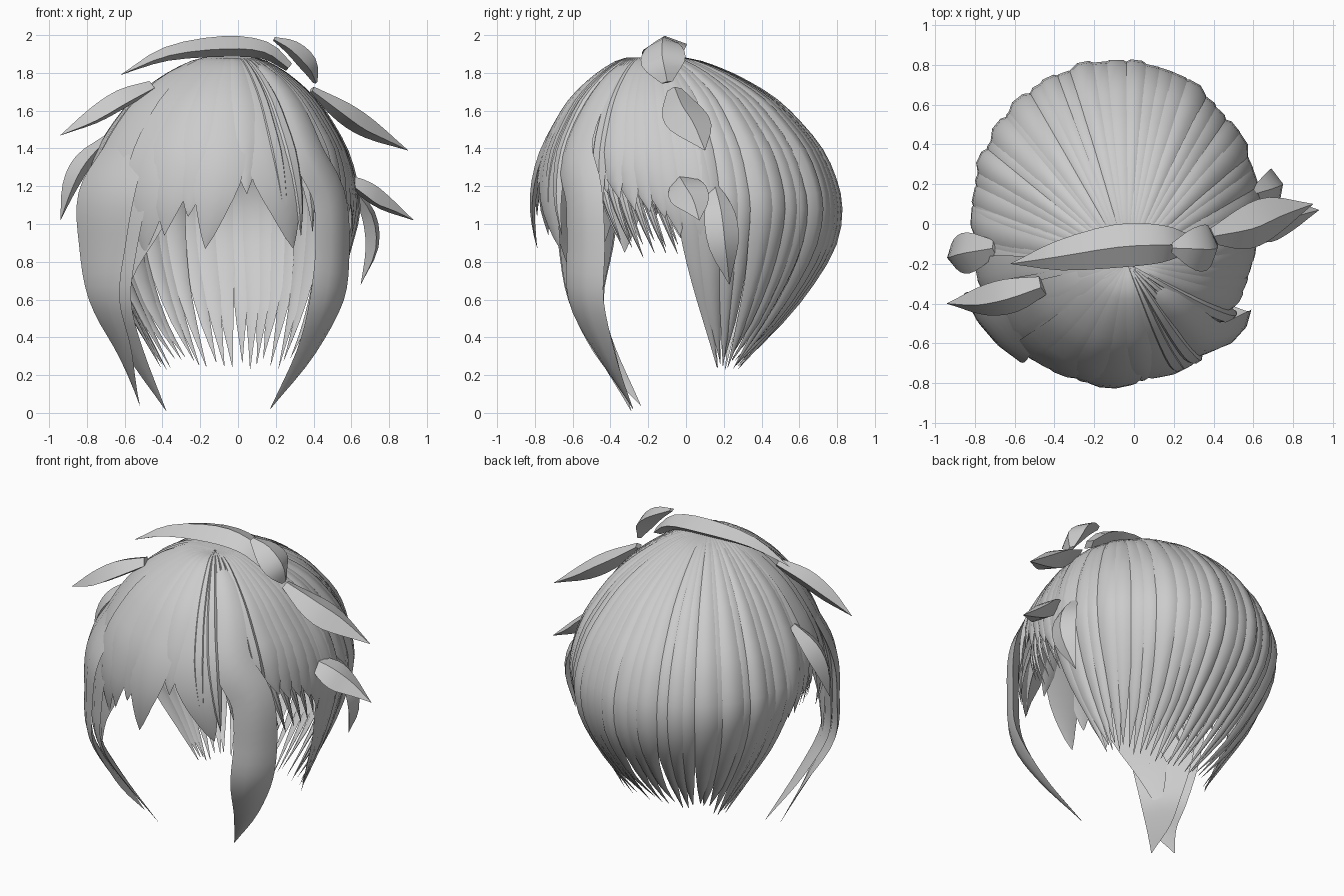
import bpy, bmesh, math, random
from mathutils import Vector

if "Cube" in bpy.data.objects:
    bpy.data.objects.remove(bpy.data.objects["Cube"])

random.seed(4)
CROWN = Vector((-0.03, -0.2))
MID = Vector((-0.09, 0.0))
# dome profile: (spread from the crown, height)
DOME = [(0.01, 1.87), (0.2, 1.87), (0.36, 1.82), (0.52, 1.74), (0.67, 1.64), (0.79, 1.52),
        (0.9, 1.38), (0.97, 1.23), (1.0, 1.08), (0.985, 0.94), (0.95, 0.8)]
LOCK = [(-0.5, 0), (-0.2, 0.8), (0.2, 0.8), (0.5, 0), (0, -0.6)]
LEAF = [(-0.5, 0), (0, 1), (0.5, 0), (0, -1)]


def hull(phi, r, z, k=1.0):
    a = math.radians(phi)
    c = CROWN.lerp(MID, r)
    return Vector((c.x + 0.73 * k * r * math.cos(a), c.y + 0.82 * k * r * math.sin(a), z))


def smooth_path(pts, sub):
    # Catmull-Rom through 4D points (x, y, z, width)
    p = [Vector(q) for q in pts]
    p = [p[0] * 2 - p[1]] + p + [p[-1] * 2 - p[-2]]
    out = []
    for i in range(1, len(p) - 2):
        a, b, c, d = p[i - 1:i + 3]
        for s in range(sub):
            t = s / sub
            out.append(0.5 * (2 * b + (c - a) * t + (2 * a - 5 * b + 4 * c - d) * t * t
                              + (3 * b - a - 3 * c + d) * t ** 3))
    return out + [p[-2]]


def ribbon(bm, pts, thick, section=LOCK, sub=2):
    path = smooth_path(pts, sub)
    wmax = max(q[3] for q in path)
    rings = []
    for i, q in enumerate(path):
        c = q.to_3d()
        t = (path[min(i + 1, len(path) - 1)].to_3d() - path[max(i - 1, 0)].to_3d()).normalized()
        n = Vector((c.x - MID.x, c.y, max(c.z - 1.0, 0)))
        side = t.cross(n).normalized()
        n = side.cross(t)
        w = max(q[3], 0.003)
        rings.append([bm.verts.new(c + side * a * w + n * b * thick * min(1, w / wmax))
                      for a, b in section])
    k = len(section)
    for A, B in zip(rings, rings[1:]):
        for j in range(k):
            bm.faces.new((A[j], A[(j + 1) % k], B[(j + 1) % k], B[j]))
    bm.faces.new(rings[0])
    bm.faces.new(rings[-1])


def finish(bm, name, angle=40):
    bmesh.ops.recalc_face_normals(bm, faces=bm.faces)
    me = bpy.data.meshes.new(name)
    bm.to_mesh(me)
    bm.free()
    ob = bpy.data.objects.new(name, me)
    bpy.context.collection.objects.link(ob)
    bpy.ops.object.select_all(action='DESELECT')
    ob.select_set(True)
    bpy.context.view_layer.objects.active = ob
    bpy.ops.object.shade_smooth_by_angle(angle=math.radians(angle))


def dome_path(phi0, phi1, zend, w, k=1.0, taper=0.4):
    # path down the dome that drifts from phi0 to phi1 and ends in a point at zend
    prof = []
    for (r, z), nxt in zip(DOME, DOME[1:] + [(0.9, 0.7)]):
        prof.append((r, z))
        if nxt[1] <= zend:
            f = (z - zend) / (z - nxt[1])
            prof.append((r + (nxt[0] - r) * f, zend))
            break
    pts = []
    for r, z in prof:
        u = (1.87 - z) / (1.87 - zend)
        width = w * min(1, 0.12 + r) * min(1, max(0, (z - zend) / taper)) ** 0.8
        pts.append((*hull(phi0 + (phi1 - phi0) * u * u, r, z, k), width))
    return pts


# back hair: strands over the dome gathering into a pointed hem
bm = bmesh.new()
N = 27
for i in range(N):
    phi = 3 + 174 * i / (N - 1) + random.uniform(-1.5, 1.5)
    a = math.radians(phi)
    k = random.uniform(0.955, 0.99)
    w = random.uniform(0.14, 0.18)
    pts = [(*hull(phi, r, z, k), w * min(1, 0.12 + r)) for r, z in DOME[:9]]
    E = hull(phi, 1, 1.08, k)
    T = Vector((-0.03 + 0.38 * math.cos(a), 0.16 + 0.12 * math.sin(a), 0))
    d = 0.1 * (1 - math.sin(a))
    for s, z, f in ((0.05 + d, 0.9, 0.9), (0.25 + d, 0.7, 0.62), (0.57 + d, 0.48, 0.35),
                    (1.0, random.uniform(0.23, 0.3), 0)):
        p = E.lerp(T, s)
        pts.append((p.x, p.y, z, w * f))
    ribbon(bm, pts, 0.04)
finish(bm, "back_hair")

# short side hair above the ears, both sides
bm = bmesh.new()
for side in (0, 1):
    for i in range(9):
        u = i / 8
        ends = (-46 + 50 * u, -38 + 48 * u)
        zend = 1.24 - 0.38 * u + random.uniform(-0.03, 0.03)
        if side:
            ends = [180 - e for e in ends]
        ribbon(bm, dome_path(*ends, zend, 0.19, random.uniform(0.95, 0.98), 0.25), 0.035)
    # thin inner wisps sweeping backwards
    for i in range(7):
        ends = (-46 + 5 * i, -28 + 5 * i)
        if side:
            ends = [180 - e for e in ends]
        ribbon(bm, dome_path(*ends, 0.88 + random.uniform(-0.06, 0.05), 0.06, 0.9, 0.35), 0.02)
finish(bm, "side_hair")

# fringe: broad sweep on the left, spikes in the middle, narrow locks on the right
bm = bmesh.new()
for p0, p1, zend, w in ((-158, -156, 0.85, 0.3), (-146, -144, 0.82, 0.34), (-132, -136, 0.82, 0.34),
                        (-119, -126, 0.84, 0.32), (-109, -115, 0.94, 0.3), (-100, -104, 1.04, 0.28),
                        (-89, -97, 0.87, 0.28), (-80, -79, 1.16, 0.25), (-70, -57, 0.87, 0.3)):
    ribbon(bm, dome_path(p0, p1, zend, w, 0.99), 0.03)
for i in range(5):
    phi = -66 + 7 * i
    ribbon(bm, dome_path(phi, phi + 5, 0.92 + 0.02 * i, 0.11, 0.985 + 0.015 * (i % 2)), 0.045)
finish(bm, "fringe")

# long locks framing the face
bm = bmesh.new()
for tip in ((-0.38, -0.29, 0.01), (-0.52, -0.24, 0.04)):
    d = (tip[0] + 0.45) * 0.4
    ribbon(bm, [(*hull(-142, r, z), 0.36 * min(1, 0.1 + r)) for r, z in DOME[:7:2]]
           + [(-0.67 + d, -0.52, 1.15, 0.46), (-0.69 + d, -0.53, 0.88, 0.38),
              (-0.68 + d, -0.53, 0.6, 0.25), (-0.58 + d, -0.43, 0.33, 0.15), (*tip, 0)], 0.04, sub=4)
# inner sweep joining the fringe to the lock
ribbon(bm, [(*hull(-122, r, z, 0.98), 0.3 * min(1, 0.1 + r)) for r, z in DOME[:7:2]]
       + [(-0.5, -0.61, 1.1, 0.34), (-0.6, -0.56, 0.8, 0.2), (-0.64, -0.52, 0.5, 0)], 0.03, sub=4)
finish(bm, "left_long_lock")
bm = bmesh.new()
ribbon(bm, [(*hull(-48, r, z, 1.02), 0.24 * min(1, 0.1 + r)) for r, z in DOME[:7:2]]
       + [(0.48, -0.54, 1.15, 0.26), (0.5, -0.53, 0.88, 0.27), (0.47, -0.53, 0.6, 0.26),
          (0.36, -0.43, 0.32, 0.15), (0.17, -0.28, 0.02, 0)], 0.05, sub=4)
finish(bm, "right_long_lock")

# loose flyaway tufts: path points with width, then thickness
TUFTS = {
    "top_tuft": ([(-0.62, -0.2, 1.79, 0), (-0.38, -0.16, 1.9, 0.15), (-0.08, -0.11, 1.94, 0.22),
                  (0.14, -0.1, 1.92, 0.19), (0.27, -0.1, 1.83, 0.1)], 0.055),
    "top_bud": ([(0.19, -0.12, 1.98, 0.05), (0.29, -0.12, 1.93, 0.2), (0.37, -0.12, 1.85, 0.23),
                 (0.41, -0.1, 1.75, 0.06)], 0.05),
    "left_upper_tuft": ([(-0.46, -0.31, 1.73, 0.1), (-0.62, -0.36, 1.66, 0.18),
                         (-0.77, -0.39, 1.57, 0.15), (-0.94, -0.4, 1.47, 0)], 0.055),
    "left_lower_tuft": ([(-0.7, -0.12, 1.45, 0.08), (-0.82, -0.14, 1.33, 0.2),
                         (-0.89, -0.16, 1.2, 0.17), (-0.94, -0.17, 1.02, 0)], 0.05),
    "right_upper_tuft": ([(0.39, -0.06, 1.71, 0.08), (0.56, -0.02, 1.59, 0.22),
                          (0.7, 0.04, 1.5, 0.2), (0.9, 0.1, 1.39, 0)], 0.06),
    "right_lower_tuft": ([(0.56, -0.04, 1.25, 0.08), (0.68, 0.0, 1.18, 0.2),
                          (0.78, 0.04, 1.11, 0.17), (0.93, 0.07, 1.02, 0)], 0.05),
    "right_ear_tuft": ([(0.6, 0.15, 1.2, 0.06), (0.69, 0.18, 1.05, 0.17),
                        (0.71, 0.2, 0.88, 0.16), (0.65, 0.23, 0.68, 0)], 0.04),
}
for name, (pts, thick) in TUFTS.items():
    bm = bmesh.new()
    ribbon(bm, pts, thick, LEAF, 3)
    finish(bm, name, 30)
